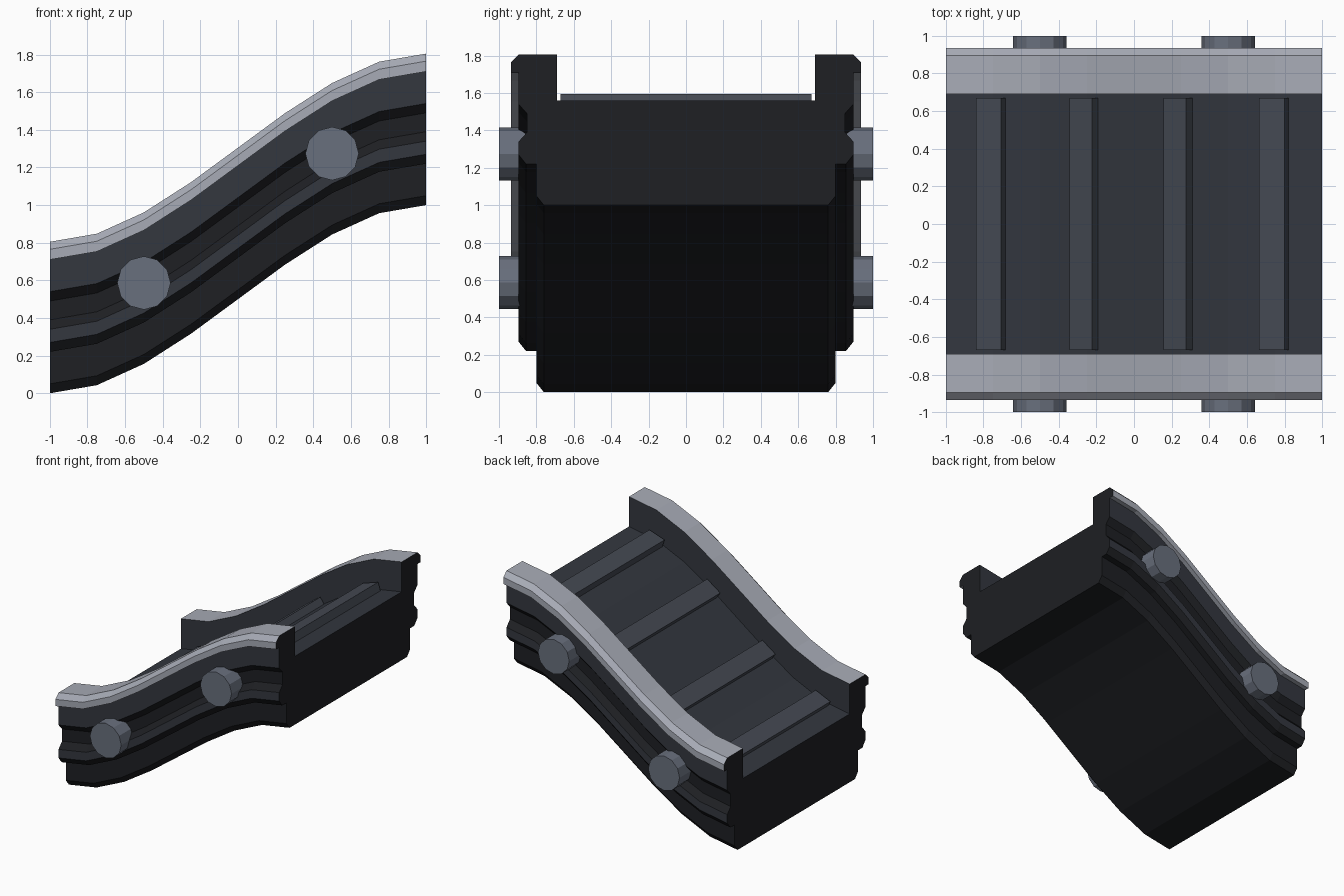
import bpy, bmesh
from math import atan, pi, sin, cos
from mathutils import Matrix, Vector

if "Cube" in bpy.data.objects:
    bpy.data.objects.remove(bpy.data.objects["Cube"])


def material(name, rgb):
    m = bpy.data.materials.new(name)
    m.diffuse_color = (*rgb, 1)
    m.use_nodes = True
    m.node_tree.nodes["Principled BSDF"].inputs["Base Color"].default_value = m.diffuse_color
    return m


DARK = material("dark_metal", (0.013, 0.014, 0.017))
MID = material("panel_metal", (0.033, 0.038, 0.049))
LIGHT = material("rail_metal", (0.39, 0.41, 0.47))
SLAT = material("slat_metal", (0.058, 0.066, 0.085))
BOLT = material("bolt_metal", (0.14, 0.16, 0.205))


def rise(x):
    t = (x + 1) / 2
    return t * t * (3 - 2 * t)


def finish(bm, name, mats):
    bmesh.ops.recalc_face_normals(bm, faces=bm.faces[:])
    mesh = bpy.data.meshes.new(name)
    bm.to_mesh(mesh)
    bm.free()
    for m in mats:
        mesh.materials.append(m)
    obj = bpy.data.objects.new(name, mesh)
    bpy.context.collection.objects.link(obj)
    return obj


# Ramp body: half cross-section (y, z, material of the edge that follows)
half = [(0.76, 0, 0), (0.80, 0.05, 0), (0.80, 0.22, 0), (0.855, 0.22, 0),
        (0.895, 0.27, 1), (0.895, 0.34, 0), (0.85, 0.39, 0), (0.85, 0.49, 0),
        (0.895, 0.54, 1), (0.895, 0.71, 2), (0.935, 0.71, 2), (0.935, 0.765, 2),
        (0.895, 0.805, 2), (0.69, 0.805, 1), (0.69, 0.56, 1)]
profile = [(y, z) for y, z, _ in half] + [(-y, z) for y, z, _ in reversed(half)]
edge_mats = [m for *_, m in half] + [m for *_, m in reversed(half[:-1])] + [0]

bm = bmesh.new()
rings = []
for i in range(9):
    x = -1 + i * 0.25
    rings.append([bm.verts.new((x, y, z + rise(x))) for y, z in profile])
n = len(profile)
for a, b in zip(rings, rings[1:]):
    for j in range(n):
        k = (j + 1) % n
        f = bm.faces.new((a[j], a[k], b[k], b[j]))
        f.material_index = edge_mats[j]
bm.faces.new(rings[0])
bm.faces.new(rings[-1])
finish(bm, "ramp_body", [DARK, MID, LIGHT])

# Deck slats, tilted to follow the slope
for i, (x, slope) in enumerate([(-0.75, 0.44), (-0.25, 0.70), (0.25, 0.70), (0.75, 0.33)]):
    a = atan(slope)
    normal = Vector((-sin(a), 0, cos(a)))
    centre = Vector((x, 0, 0.56 + rise(x))) + normal * 0.017
    bm = bmesh.new()
    bmesh.ops.create_cube(bm, size=1, matrix=Matrix.Translation(centre)
                          @ Matrix.Rotation(-a, 4, 'Y')
                          @ Matrix.Diagonal((0.145, 1.34, 0.08, 1)))
    finish(bm, f"deck_slat_{i + 1}", [SLAT])

# Side bolts
for x in (-0.5, 0.5):
    for side in (-1, 1):
        bm = bmesh.new()
        bmesh.ops.create_cone(bm, cap_ends=True, segments=12, radius1=0.142,
                              radius2=0.142, depth=0.2,
                              matrix=Matrix.Translation((x, side * 0.9, rise(x) + 0.43))
                              @ Matrix.Rotation(pi / 2, 4, 'X'))
        finish(bm, f"side_bolt_{'front' if side < 0 else 'back'}_{'low' if x < 0 else 'high'}", [BOLT])
